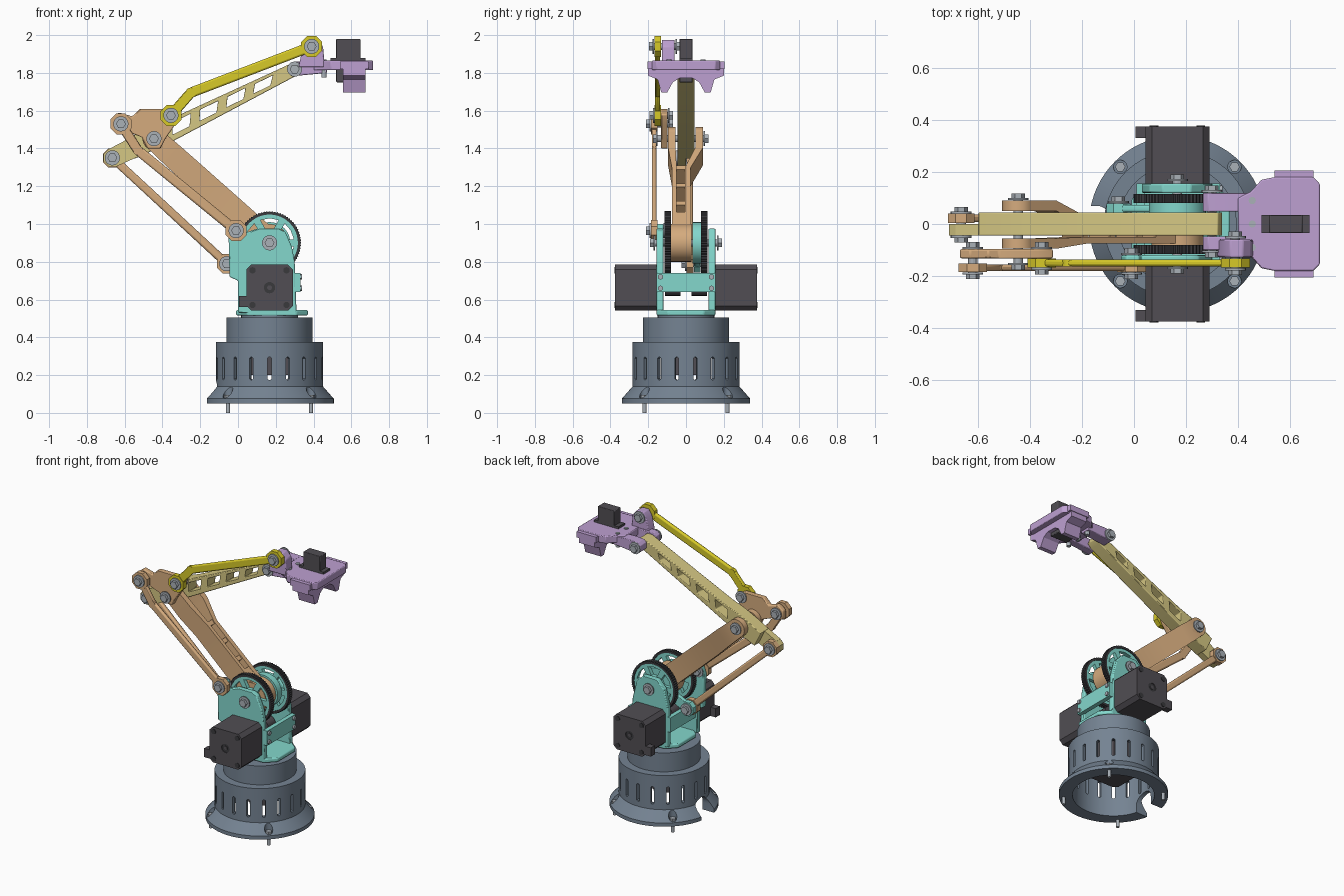
import bpy, bmesh, math
from mathutils import Matrix, Vector

if "Cube" in bpy.data.objects:
    bpy.data.objects.remove(bpy.data.objects["Cube"])
made = []


def material(name, rgb):
    lin = [(c / 255) ** 2.2 for c in rgb] + [1]
    m = bpy.data.materials.new(name)
    m.use_nodes = True
    m.diffuse_color = lin
    m.node_tree.nodes["Principled BSDF"].inputs["Base Color"].default_value = lin
    return m


SLATE = material("slate grey", (116, 130, 145))
TEAL = material("teal", (130, 214, 203))
SAND = material("sand", (212, 170, 125))
PALE = material("pale yellow", (212, 198, 130))
YELLOW = material("yellow", (214, 200, 45))
PURPLE = material("lilac", (188, 158, 208))
DARK = material("motor grey", (82, 79, 84))
BELT = material("belt black", (60, 60, 63))
STEEL = material("steel", (168, 175, 182))


def add(name, mesh, mat):
    mesh.name = name
    mesh.materials.clear()
    mesh.materials.append(mat)
    ob = bpy.data.objects.new(name, mesh)
    bpy.context.collection.objects.link(ob)
    made.append(ob)
    return ob


def evaluated(ob):
    dg = bpy.context.evaluated_depsgraph_get()
    return bpy.data.meshes.new_from_object(ob.evaluated_get(dg))


# local (u, v, depth) to world for an extrusion along each axis
AXES = {"x": Matrix(((0, 0, 1), (1, 0, 0), (0, 1, 0))).to_4x4(),
        "y": Matrix(((1, 0, 0), (0, 0, -1), (0, 1, 0))).to_4x4(),
        "z": Matrix.Identity(4)}


def prism(name, outline, a, b, mat, holes=(), axis="y", bevel=0):
    """Extrude a flat outline, with holes, from a to b along an axis."""
    cu = bpy.data.curves.new(name, "CURVE")
    cu.dimensions, cu.fill_mode, cu.extrude = "2D", "BOTH", abs(b - a) / 2
    for loop in [outline, *holes]:
        sp = cu.splines.new("POLY")
        sp.points.add(len(loop) - 1)
        for p, (u, v) in zip(sp.points, loop):
            p.co = (u, v, 0, 1)
        sp.use_cyclic_u = True
    tmp = bpy.data.objects.new(name, cu)
    bpy.context.collection.objects.link(tmp)
    me = evaluated(tmp)
    bpy.data.objects.remove(tmp)
    off = Vector([(a + b) / 2 if k == axis else 0 for k in "xyz"])
    me.transform(Matrix.Translation(off) @ AXES[axis])
    bm = bmesh.new()
    bm.from_mesh(me)
    bmesh.ops.remove_doubles(bm, verts=bm.verts, dist=1e-5)
    bmesh.ops.recalc_face_normals(bm, faces=bm.faces)
    bm.to_mesh(me)
    bm.free()
    ob = add(name, me, mat)
    if bevel:
        mod = ob.modifiers.new("bevel", "BEVEL")
        mod.width, mod.segments, mod.limit_method = bevel, 2, "ANGLE"
    return ob


def ring(x, z, r, n=32, turn=0):
    return [(x + r * math.cos(math.tau * i / n + turn),
             z + r * math.sin(math.tau * i / n + turn)) for i in range(n)]


def rect(u0, v0, u1, v1, c=0):
    if not c:
        return [(u0, v0), (u1, v0), (u1, v1), (u0, v1)]
    return [(u0 + c, v0), (u1 - c, v0), (u1, v0 + c), (u1, v1 - c),
            (u1 - c, v1), (u0 + c, v1), (u0, v1 - c), (u0, v0 + c)]


def disc(name, x, z, r, a, b, mat, n=32, axis="y", turn=0):
    return prism(name, ring(x, z, r, n, turn), a, b, mat, axis=axis)


def frame(p, q):
    """Point on the line p to q from distance along it and offset across it."""
    p, d = Vector(p), (Vector(q) - Vector(p)).normalized()
    return lambda s, t: tuple(p + d * s + Vector((-d.y, d.x)) * t)


def pivot(name, p, a, b):
    """Bolt with a washer and hex head at both ends."""
    disc(name + "_shaft", *p, 0.018, a, b, STEEL, 12)
    for end, out in ((a, -1), (b, 1)):
        disc(name + "_washer", *p, 0.04, end, end + out * 0.008, STEEL, 20)
        disc(name + "_nut", *p, 0.026, end, end + out * 0.026, STEEL, 6)


def rod(name, path, a, b, w, r, mat):
    """Bar along a path with an eight-sided eye at both ends."""
    for p, q in zip(path, path[1:]):
        f, n = frame(p, q), math.dist(p, q)
        prism(name, [f(0, -w), f(n, -w), f(n, w), f(0, w)], a + .004, b - .004, mat, bevel=0.01)
    for p in path[1:-1]:
        disc(name + "_bend", *p, w, a + .004, b - .004, mat, 16)
    for p in (path[0], path[-1]):
        disc(name + "_eye", *p, r, a, b, mat, 8, turn=math.pi / 8)


def loft(name, f, sections, mat):
    """Box beam through sections of (distance, y0, y1, half height)."""
    bm = bmesh.new()
    rows = []
    for s, y0, y1, h in sections:
        rows.append([bm.verts.new((f(s, t)[0], y, f(s, t)[1]))
                     for y, t in ((y0, -h), (y1, -h), (y1, h), (y0, h))])
    for u, v in zip(rows, rows[1:]):
        for i in range(4):
            bm.faces.new((u[i], u[i - 1], v[i - 1], v[i]))
    bm.faces.new(rows[0])
    bm.faces.new(rows[-1][::-1])
    bmesh.ops.recalc_face_normals(bm, faces=bm.faces)
    me = bpy.data.meshes.new(name)
    bm.to_mesh(me)
    bm.free()
    return add(name, me, mat)


# Key joints in the side plane
CX = 0.167
SHOULDER, ELBOW, REAR, WRIST = (CX, 0.90), (-0.445, 1.452), (-0.665, 1.35), (0.30, 1.82)
LINK_TOP, LINK_LOW, CRANK = (-0.62, 1.53), (-0.01, 0.965), (-0.06, 0.79)
TIE_LOW, TIE_BEND, TIE_TOP = (-0.355, 1.575), (-0.25, 1.695), (0.39, 1.94)

# Hollow base shell, turned from a profile
bm = bmesh.new()
profile = [(0, .505), (.228, .505), (.228, .375), (.283, .375), (.283, .14), (.34, .075),
           (.34, .05), (.255, .05), (.255, .36), (.2, .36), (.2, .45), (0, .45)]
vs = [bm.verts.new((r, 0, z)) for r, z in profile]
es = [bm.edges.new(e) for e in zip(vs, vs[1:])]
bmesh.ops.spin(bm, geom=vs + es, axis=(0, 0, 1), cent=(0, 0, 0), angle=math.tau, steps=72)
bmesh.ops.remove_doubles(bm, verts=bm.verts, dist=1e-4)
bmesh.ops.recalc_face_normals(bm, faces=bm.faces)
me = bpy.data.meshes.new("base_shell")
bm.to_mesh(me)
bm.free()
me.transform(Matrix.Translation((CX, 0, 0)))
base = add("base_shell", me, SLATE)

# Cut vent slots, bolt pockets and the cable notch
cutters = []
for i in range(18):
    c = prism("slot_cutter", rect(-.01, .175, .01, .295, .006), .22, .32, SLATE, axis="x")
    c.data.transform(Matrix.Translation((CX, 0, 0)) @ Matrix.Rotation(math.radians(10 + 20 * i), 4, "Z"))
    cutters.append(c)
FEET = [(CX + sx * .22, sy * .22) for sx in (-1, 1) for sy in (-1, 1)]
for x, y in FEET:
    cutters.append(disc("pocket_cutter", x, y, .026, .08, .16, SLATE, 20, "z"))
arch = [(-.07, 0), (.07, 0)] + [(.07 * math.cos(k * math.pi / 12), .1 + .07 * math.sin(k * math.pi / 12)) for k in range(13)]
cutters.append(prism("notch_cutter", arch, -.25, -.05, SLATE, axis="x"))
for c in cutters:
    mod = base.modifiers.new("cut", "BOOLEAN")
    mod.operation, mod.solver, mod.object = "DIFFERENCE", "EXACT", c
cut = evaluated(base)
base.modifiers.clear()
base.data = cut
for c in cutters:
    made.remove(c)
    bpy.data.objects.remove(c)
for x, y in FEET:
    disc("foot_bolt", x, y, .011, 0, .09, STEEL, 12, "z")
    disc("foot_bolt_head", x, y, .02, .08, .095, STEEL, 6, "z")
prism("base_motor", rect(CX - .123, -.123, CX + .123, .123, .025), .2, .449, DARK, axis="z")

# Turntable
disc("turntable_bearing", CX, 0, .15, .5, .52, SLATE, 48, "z")
prism("turntable_plate", rect(-.01, -.155, .37, .155, .06), .515, .545, TEAL, axis="z", bevel=.008)

# Side plates, cross bars, pulleys and motors
front = [(0, .53), (.31, .53), (.3, .8), (.285, .88), (.25, .96), (.22, .975), (.1, .975),
         (.03, .95), (.02, 1.0), (-.03, 1.0), (-.05, .95), (-.045, .72), (0, .7)]
back = [(.03, .53), (.31, .53), (.3, .8), (.27, .92), (.22, .975), (.11, .975), (.06, .92), (.03, .8)]
prism("side_plate_front", front, -.155, -.12, TEAL, bevel=.006)
prism("side_plate_back", back, .12, .155, TEAL, bevel=.006)
for x in (.01, .3):
    prism("cross_bar", rect(x, -.155, x + .03, .155), .64, .74, TEAL, axis="z")
for y in (-.135, .135):
    for z in (.66, .72):
        disc("bar_bolt", y, z, .014, .33, .34, STEEL, 12, "x")
for side in (-1, 1):
    y = lambda d: side * d
    spokes = [[(CX + r * math.cos(a), .9 + r * math.sin(a))
               for r, a in ((.07, k + .25), (.07, k + .8), (.13, k + .9), (.13, k + .52), (.13, k + .15))]
              for k in [math.tau * i / 6 for i in range(6)]]
    prism("pulley", ring(CX, .9, .152, 48), y(.085), y(.11), TEAL, spokes)
    teeth = [(CX + r * math.cos(a), .9 + r * math.sin(a)) for i in range(72)
             for r, a in ((.168, math.tau * i / 72), (.163, math.tau * (i + .5) / 72))]
    prism("belt", teeth, y(.08), y(.115), BELT, [ring(CX, .9, .15, 48)])
    disc("motor_pulley", CX, .662, .042, y(.03), y(.11), DARK, 20)
    prism("motor", rect(.045, .542, .29, .785, .025), y(.156), y(.375), DARK, [ring(CX, .663, .03, 20)])
    disc("motor_core", CX, .663, .032, y(.16), y(.37), BELT, 20)
    disc("motor_shaft", CX, .663, .013, y(.1), y(.374), DARK, 12)
    prism("motor_socket", rect(.005, .56, .05, .62), y(.33), y(.375), DARK)
    for dx in (-.09, .09):
        for dz in (-.092, .092):
            disc("motor_screw", CX + dx, .663 + dz, .017, y(.37), y(.379), BELT, 12)
pivot("shoulder_bolt", SHOULDER, -.165, .165)

# Crank that drives the rear link
disc("crank_hub", *SHOULDER, .11, .035, .08, TEAL)
rod("crank", [SHOULDER, CRANK], .042, .078, .035, .05, TEAL)

# Upper arm: forked side plates, ribs and shoulder block
f, n = frame(ELBOW, SHOULDER), math.dist(ELBOW, SHOULDER)
loft("upper_arm_plate_back", f, [(0, .05, .09, .06), (.14, .05, .09, .064), (.3, -.005, .025, .066), (n, -.005, .025, .07)], SAND)
loft("upper_arm_plate_front", f, [(0, -.095, -.055, .06), (.14, -.095, -.055, .064), (.3, -.075, -.05, .066), (n, -.075, -.05, .07)], SAND)
for s in (.28, .42, .56):
    loft("upper_arm_rib", f, [(s, -.06, .01, .06), (s + .03, -.06, .01, .06)], SAND)
loft("upper_arm_block", f, [(n - .17, -.07, .02, .066), (n, -.07, .02, .07)], SAND)
disc("upper_arm_hub", *SHOULDER, .1, -.08, .03, SAND)
for a, b in ((-.095, -.055), (.05, .09)):
    disc("upper_arm_fork_eye", *ELBOW, .062, a, b, SAND, 16)
pivot("elbow_bolt", ELBOW, -.15, .092)

# Forearm: tapered beam with a truss of openings
f, n = frame(REAR, WRIST), math.dist(REAR, WRIST)
beam = [f(s, t) for s, t in ((.1, -.055), (.3, -.062), (n, -.035), (n + .035, -.02), (n + .035, .02),
                             (n, .035), (.4, .05), (.3, .06), (.2, .06), (.1, .055))]
gaps = []
for s in (.34, .5, .66, .82):
    h = .034 - .016 * s
    gaps.append([f(s, -h), f(s + .1, -h), f(s + .135, h), f(s + .03, h)])
prism("forearm", beam, -.045, .045, PALE, gaps, bevel=.004)
prism("forearm_tail", [f(0, -.05), f(.16, -.055), f(.16, .055), f(0, .05)], -.045, 0, PALE)
disc("forearm_tail_eye", *REAR, .05, -.045, 0, PALE, 8, turn=.4)
pivot("rear_bolt", REAR, -.045, .04)

# Parallel links
rod("rear_link", [REAR, CRANK], .003, .04, .022, .055, SAND)
rod("front_link", [LINK_TOP, (-.53, 1.39), LINK_LOW], -.185, -.152, .026, .06, SAND)
rod("upper_tie", [TIE_LOW, TIE_BEND, TIE_TOP], -.167, -.133, .027, .06, YELLOW)
rocker = [(-.67, 1.5), (-.67, 1.56), (-.63, 1.59), (-.56, 1.57), (-.52, 1.61), (-.37, 1.61),
          (-.31, 1.58), (-.33, 1.53), (-.385, 1.45), (-.41, 1.4), (-.48, 1.4), (-.51, 1.46), (-.59, 1.49)]
prism("rocker_plate", rocker, -.132, -.097, SAND, bevel=.006)
pivot("rocker_rear_bolt", LINK_TOP, -.186, -.096)
pivot("rocker_front_bolt", TIE_LOW, -.168, -.096)
pivot("link_low_bolt", LINK_LOW, -.186, -.119)
pivot("crank_bolt", CRANK, .002, .08)

# Wrist bracket
for a, b in ((-.1, -.048), (.048, .12)):
    prism("wrist_lug", [(.265, 1.8), (.285, 1.782), (.47, 1.8), (.47, 1.86), (.34, 1.862), (.285, 1.858), (.265, 1.84)], a, b, PURPLE, bevel=.005)
prism("wrist_riser", [(.32, 1.83), (.46, 1.83), (.45, 1.94), (.42, 1.975), (.37, 1.975), (.345, 1.94)], -.128, -.06, PURPLE, bevel=.006)
pivot("wrist_bolt", WRIST, -.102, .122)
pivot("tie_top_bolt", TIE_TOP, -.17, -.055)

# Gripper mount with legs and servo
mount = [(.4, -.1), (.45, -.125), (.49, -.17), (.54, -.18), (.69, -.18), (.715, -.155)]
mount += [(x, -y) for x, y in reversed(mount)]
prism("gripper_mount", mount, 1.815, 1.865, PURPLE, axis="z", bevel=.005)
prism("gripper_tabs", rect(.54, -.205, .69, .205), 1.82, 1.86, PURPLE, axis="z")
legs = [(-.2, 1.83), (-.2, 1.785), (-.15, 1.765), (-.13, 1.695), (-.1, 1.695), (-.07, 1.75), (-.035, 1.772)]
legs += [(-u, v) for u, v in reversed(legs)]
prism("gripper_legs", legs, .555, .675, PURPLE, axis="x")
for v in (-.09, 0, .09):
    disc("mount_bolt", .455, v, .014, 1.775, 1.87, STEEL, 12, "z")
prism("servo_flange", rect(.49, -.035, .675, .035), 1.86, 1.88, DARK, axis="z")
prism("servo", rect(.52, -.035, .648, .035), 1.75, 1.98, DARK, axis="z", bevel=.004)

# Smooth round surfaces, keep edges sharp
bpy.ops.object.select_all(action="DESELECT")
for ob in made:
    ob.select_set(True)
bpy.context.view_layer.objects.active = made[0]
bpy.ops.object.shade_smooth_by_angle(angle=math.radians(28))
